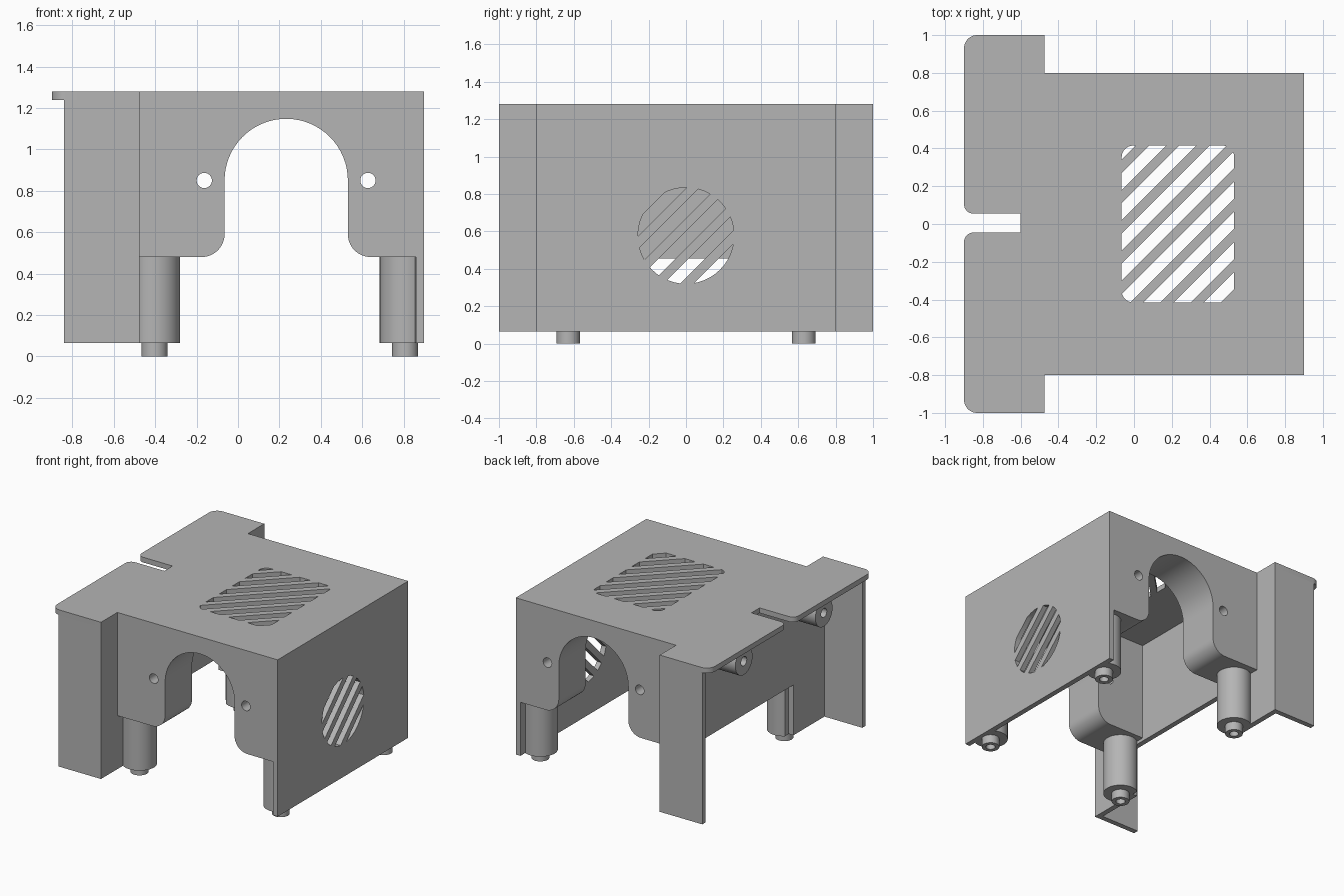
import bpy
import bmesh
from math import sin, cos, pi

cube = bpy.data.objects.get("Cube")
if cube:
    bpy.data.objects.remove(cube, do_unlink=True)

grey = bpy.data.materials.new("plain_grey")
grey.use_nodes = True
COLOUR = (0.46, 0.46, 0.46, 1)
grey.diffuse_color = COLOUR
grey.node_tree.nodes["Principled BSDF"].inputs["Base Color"].default_value = COLOUR

TOP, T = 1.28, 0.04          # overall height and sheet thickness
BASE = 0.065                 # lower edge of walls and legs
UNDER = TOP - T
STEP = -0.475                # outer face of the stepped wall
RIGHT = 0.9


def arc(cx, cy, r, start, end, n=10):
    """Points along an arc, angles in quarter turns."""
    angles = [(start + (end - start) * i / n) * pi / 2 for i in range(n + 1)]
    return [(cx + r * cos(a), cy + r * sin(a)) for a in angles]


def circle(cx, cy, r, n=48):
    return arc(cx, cy, r, 0, 4, n)[:-1]


def rect(x0, y0, x1, y1):
    return [(x0, y0), (x1, y0), (x1, y1), (x0, y1)]


def prism(name, outlines, axis, lo, hi):
    """Extrude one or more 2D outlines along an axis."""
    place = {"x": lambda u, v, d: (d, u, v),
             "y": lambda u, v, d: (u, d, v),
             "z": lambda u, v, d: (u, v, d)}[axis]
    bm = bmesh.new()
    for pts in outlines:
        low = [bm.verts.new(place(u, v, lo)) for u, v in pts]
        high = [bm.verts.new(place(u, v, hi)) for u, v in pts]
        bm.faces.new(low)
        bm.faces.new(high)
        for i in range(len(pts)):
            j = (i + 1) % len(pts)
            bm.faces.new((low[i], low[j], high[j], high[i]))
    bmesh.ops.recalc_face_normals(bm, faces=bm.faces)
    mesh = bpy.data.meshes.new(name)
    bm.to_mesh(mesh)
    bm.free()
    mesh.materials.append(grey)
    ob = bpy.data.objects.new(name, mesh)
    bpy.context.collection.objects.link(ob)
    return ob


def cut(ob, outlines, axis, lo, hi):
    """Subtract extruded outlines from an object."""
    tool = prism("cutter", outlines, axis, lo, hi)
    tool.hide_render = True
    mod = ob.modifiers.new("cut", "BOOLEAN")
    mod.operation, mod.solver, mod.object = "DIFFERENCE", "EXACT", tool
    graph = bpy.context.evaluated_depsgraph_get()
    mesh = bpy.data.meshes.new_from_object(ob.evaluated_get(graph))
    ob.modifiers.clear()
    ob.data = mesh
    bpy.data.objects.remove(tool, do_unlink=True)


def clip(pts, sign, limit):
    """Keep the part of a convex outline where sign * (v - u) <= limit."""
    out = []
    for (u0, v0), (u1, v1) in zip(pts, pts[1:] + pts[:1]):
        a, b = sign * (v0 - u0) - limit, sign * (v1 - u1) - limit
        if a <= 0:
            out.append((u0, v0))
        if a * b < 0:
            t = a / (a - b)
            out.append((u0 + t * (u1 - u0), v0 + t * (v1 - v0)))
    return out


def slots(outline, first, count, pitch=0.16, half=0.045):
    """Diagonal vent slots trimmed to an outline."""
    found = []
    for i in range(count):
        c = first - i * pitch
        piece = clip(clip(outline, 1, c + half), -1, half - c)
        if len(piece) > 2:
            found.append(piece)
    return found


# Top plate with a rounded notch and a diagonal vent
plate = ([(STEP, -1), (STEP, -0.8), (RIGHT, -0.8), (RIGHT, 0.8), (STEP, 0.8), (STEP, 1)]
         + arc(-0.83, 0.93, 0.07, 1, 2) + arc(-0.85, 0.105, 0.05, 2, 3)
         + [(-0.6, 0.055), (-0.6, -0.045)]
         + arc(-0.85, -0.095, 0.05, 1, 2) + arc(-0.83, -0.93, 0.07, 2, 3))
top_plate = prism("top_plate", [plate], "z", UNDER, TOP)
R = 0.06
vent = (arc(0.53 - R, 0.415 - R, R, 0, 1) + arc(R - 0.065, 0.415 - R, R, 1, 2)
        + arc(R - 0.065, R - 0.415, R, 2, 3) + arc(0.53 - R, R - 0.415, R, 3, 4))
cut(top_plate, slots(vent, 0.45, 9), "z", UNDER - 0.1, TOP + 0.1)

# Side wall with a round diagonal vent
side_wall = prism("side_wall", [rect(-0.8, BASE, 0.8, UNDER)], "x", RIGHT - T, RIGHT)
cut(side_wall, slots(circle(0, 0.577, 0.257), 0.876, 5), "x", RIGHT - 0.2, RIGHT + 0.1)

# Stepped wall, open in the lower middle
stepped = [(-1, BASE), (-0.58, BASE), (-0.58, 0.455), (0.58, 0.455),
           (0.58, BASE), (1, BASE), (1, UNDER), (-1, UNDER)]
prism("stepped_wall", [stepped], "x", STEP - T, STEP)

# Profile of the thick end blocks with an arched opening
MID, ARCH, FILLET, LOW = 0.233, 0.298, 0.11, 0.48
block = ([(STEP, LOW)]
         + arc(MID - ARCH - FILLET, LOW + FILLET, FILLET, 3, 4)
         + arc(MID, 0.85, ARCH, 2, 0, 32)
         + arc(MID + ARCH + FILLET, LOW + FILLET, FILLET, 2, 3)
         + [(RIGHT - T, LOW), (RIGHT - T, UNDER), (STEP, UNDER)])
screw_holes = [circle(x, 0.85, 0.037, 24) for x in (-0.163, 0.628)]

for side, label in ((-1, "front"), (1, "back")):
    lo, hi = sorted((side * 0.8, side * 0.47))
    end_block = prism(label + "_arch_block", [block], "y", lo, hi)
    cut(end_block, screw_holes, "y", lo - 0.1, hi + 0.1)

    # Flange wall beyond the step
    lo, hi = sorted((side * 1.0, side * (1 - T)))
    prism(label + "_flange", [rect(-0.84, BASE, STEP - T, UNDER)], "y", lo, hi)

    # Legs trimmed by the walls, with hollow feet
    y = side * 0.63
    for x, place in ((-0.403, "inner"), (0.808, "outer")):
        shape = [(min(max(u, STEP), RIGHT - T), v) for u, v in circle(x, y, 0.123)]
        shape = [p for i, p in enumerate(shape) if p != shape[i - 1]]
        leg = prism(label + "_" + place + "_leg", [shape], "z", BASE, LOW)
        foot = prism(label + "_" + place + "_foot", [circle(x, y, 0.063, 32)], "z", 0, BASE)
        for part in (leg, foot):
            cut(part, [circle(x, y, 0.033, 24)], "z", -0.1, 0.3)

    # Screw boss beneath the plate
    boss = prism(label + "_screw_boss", [circle(side * 0.49, 1.135, 0.105)],
                 "x", -0.84, STEP - T)
    cut(boss, [circle(side * 0.49, 1.135, 0.035, 24)], "x", -0.9, -0.6)

# Smooth round surfaces and keep crisp edges
bpy.ops.object.select_all(action="DESELECT")
for ob in bpy.context.collection.objects:
    if ob.type == "MESH" and grey.name in ob.data.materials:
        ob.select_set(True)
        bpy.context.view_layer.objects.active = ob
bpy.ops.object.shade_smooth_by_angle(angle=pi / 6)
